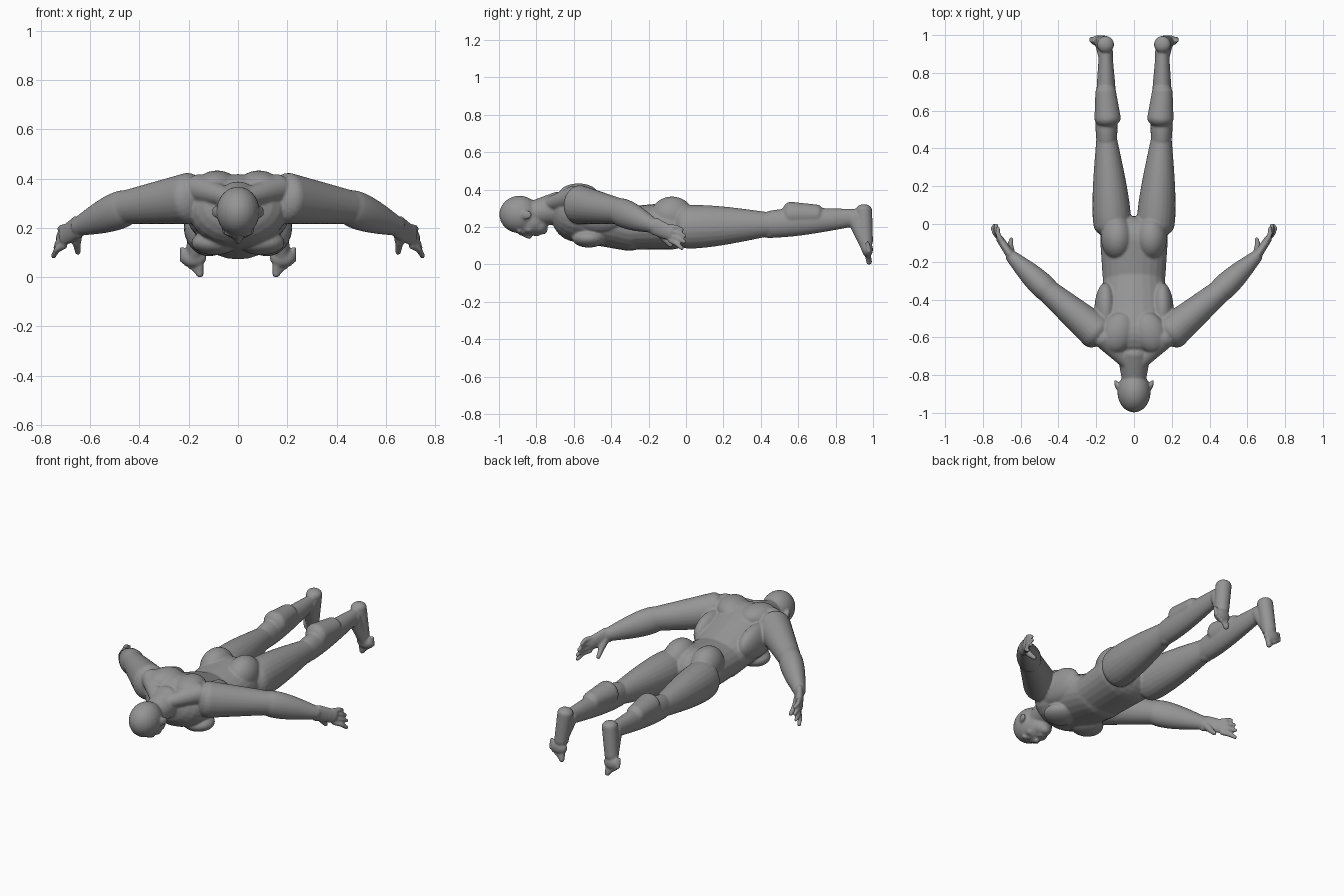
import bpy, bmesh, math
from mathutils import Vector, Matrix

cube = bpy.data.objects.get("Cube")
if cube:
    bpy.data.objects.remove(cube)

skin = bpy.data.materials.new("grey skin")
skin.use_nodes = True
grey = (0.3, 0.3, 0.3, 1)
skin.diffuse_color = grey
skin.node_tree.nodes["Principled BSDF"].inputs["Base Color"].default_value = grey

bm = bmesh.new()
SIDES, SPANS, CAP_RINGS, CAP_DEPTH = 24, 12, 6, 0.7


def limb(start, end, start_radius, end_radius, bulge=0, tall=1):
    """Tapered, round-ended limb; bulge adds muscle, tall stretches its height."""
    start, end = Vector(start), Vector(end)
    along = (end - start).normalized()
    up = Vector((0, 1, 0)) if abs(along.z) > abs(along.y) else Vector((0, 0, 1))
    across = along.cross(up).normalized()
    height = across.cross(along) * tall
    previous = None
    for i in range(1 - CAP_RINGS, SPANS + CAP_RINGS):
        t = min(max(i / SPANS, 0), 1)
        radius = start_radius + (end_radius - start_radius) * t
        radius += bulge * math.sin(math.pi * t ** 0.7)
        # Past either end the rings close like a dome
        beyond = min(i, 0) + max(i - SPANS, 0)
        angle = beyond / CAP_RINGS * math.pi / 2
        center = start.lerp(end, t) + along * radius * CAP_DEPTH * math.sin(angle)
        radius *= math.cos(angle)
        ring = []
        for k in range(SIDES):
            turn = math.tau * k / SIDES
            offset = across * math.cos(turn) + height * math.sin(turn)
            ring.append(bm.verts.new(center + offset * radius))
        if previous is None:
            bm.faces.new(ring[::-1])
        else:
            for k in range(SIDES):
                bm.faces.new((previous[k - 1], previous[k], ring[k], ring[k - 1]))
        previous = ring
    bm.faces.new(previous)


def blob(center, radii, turn=0):
    """Ellipsoid, optionally turned about the vertical."""
    matrix = (Matrix.Translation(center) @ Matrix.Rotation(turn, 4, 'Z')
              @ Matrix.Diagonal((*radii, 1)))
    bmesh.ops.create_uvsphere(bm, u_segments=SIDES, v_segments=16, radius=1, matrix=matrix)


# Joints of the left side, mirrored later
shoulder = Vector((.2, -.57, .32))
elbow = Vector((.45, -.36, .285))
wrist = Vector((.65, -.17, .205))
hip = Vector((.115, 0, .2))
knee = Vector((.145, .45, .215))
ankle = Vector((.15, .9, .25))
waist = Vector((0, -.3, .195))

# Torso: ribcage, then pelvis
limb((0, -.58, .27), waist, start_radius=.2, end_radius=.165, tall=.75)
limb(waist, (0, -.08, .205), start_radius=.165, end_radius=.18, tall=.7)

# Neck, skull, face and jaw, looking down
limb((0, -.84, .27), (0, -.68, .3), start_radius=.062, end_radius=.09)
blob(center=(0, -.89, .267), radii=(.088, .108, .1))
blob(center=(0, -.84, .225), radii=(.07, .095, .072))
blob(center=(0, -.79, .205), radii=(.054, .05, .046))
blob(center=(0, -.765, .185), radii=(.03, .025, .025))

# Nose and lips
limb((0, -.89, .165), (0, -.835, .15), start_radius=.008, end_radius=.016)
for lip_y in (-.805, -.79):
    blob(center=(0, lip_y, .16), radii=(.022, .008, .01))

# Brow, eye, cheek and ear
limb((.02, -.895, .172), (.05, -.89, .18), start_radius=.01, end_radius=.01)
blob(center=(.032, -.872, .172), radii=(.014, .01, .011))
blob(center=(.042, -.84, .19), radii=(.024, .024, .022))
blob(center=(.09, -.855, .265), radii=(.012, .032, .024), turn=-.35)

# Neck slope, shoulder blade, flank, chest and buttock muscles
limb((.03, -.74, .32), (.16, -.6, .36), start_radius=.035, end_radius=.06)
blob(center=(.085, -.575, .37), radii=(.085, .11, .063), turn=.3)
blob(center=(.15, -.46, .27), radii=(.06, .15, .1))
blob(center=(.095, -.52, .14), radii=(.095, .09, .05))
blob(center=(.09, -.075, .26), radii=(.085, .115, .103))

# Arm
limb(shoulder, elbow, start_radius=.095, end_radius=.063, tall=1.1)
limb(elbow, wrist, start_radius=.062, end_radius=.033, bulge=.012, tall=1.15)

# Palm, thumb and curled fingers
limb(wrist, (.71, -.08, .165), start_radius=.024, end_radius=.02, tall=2)
thumb_joint = Vector((.655, -.12, .14))
limb(wrist, thumb_joint, start_radius=.024, end_radius=.018)
limb(thumb_joint, (.65, -.08, .1), start_radius=.017, end_radius=.012)
for i in range(4):
    reach = .015 if i in (1, 2) else 0
    base = Vector((.705, -.085, .128 + i * .025))
    tip = Vector((.75 - i * .01, reach - .02, .085 + i * .033))
    knuckle = base.lerp(tip, .5) + Vector((.008, 0, .005))
    limb(base, knuckle, start_radius=.014, end_radius=.013)
    limb(knuckle, tip, start_radius=.013, end_radius=.011)

# Leg: thigh, shin, calf muscle and kneecap
limb(hip, knee, start_radius=.1, end_radius=.055, bulge=.01, tall=1.15)
limb(knee, ankle, start_radius=.055, end_radius=.036, bulge=.008, tall=1.3)
limb((.14, .56, .265), (.15, .7, .265), start_radius=.07, end_radius=.055)
blob(center=knee - Vector((0, 0, .04)), radii=(.037, .05, .035))

# Foot hanging toes down, sole facing back
ball = Vector((.18, .97, .08))
limb((.15, .95, .29), (.17, .96, .12), start_radius=.045, end_radius=.04)
limb(ankle, ball, start_radius=.042, end_radius=.03)
blob(center=ball, radii=(.052, .03, .04))
for i in range(5):
    toe = Vector((.155 + i * .018, .98, .01 + i * .014))
    thickness = .011 if i else .016
    limb(toe + Vector((0, -.01, .05)), toe, start_radius=thickness, end_radius=thickness)

bmesh.ops.recalc_face_normals(bm, faces=bm.faces[:])
mesh = bpy.data.meshes.new("body")
bm.to_mesh(mesh)
bm.free()
mesh.materials.append(skin)
body = bpy.data.objects.new("body", mesh)
bpy.context.collection.objects.link(body)

# Mirror the side, then fuse all parts into one smooth skin
mirror = body.modifiers.new("mirror", 'MIRROR')
mirror.use_mirror_merge = False
fuse = body.modifiers.new("fuse", 'REMESH')
fuse.mode = 'VOXEL'
fuse.voxel_size = .006
fuse.use_smooth_shade = True
relax = body.modifiers.new("relax", 'SMOOTH')
relax.factor = .5
relax.iterations = 6
